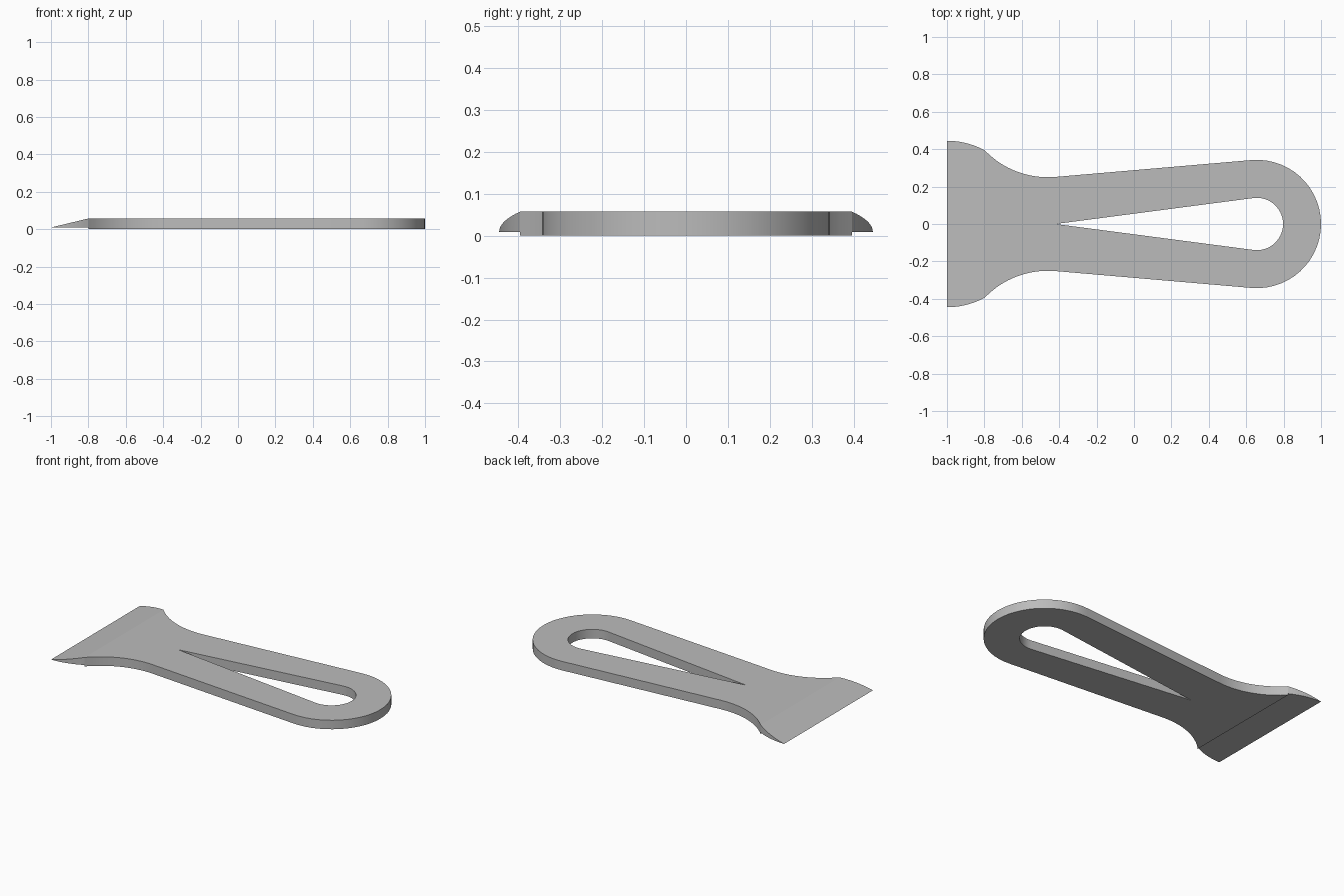
import bpy
import bmesh
from math import sin, cos, asin, sqrt, pi

default = bpy.data.objects.get("Cube")
if default:
    bpy.data.objects.remove(default, do_unlink=True)

THICK = 0.057        # handle thickness
BLADE_Z = 0.009      # underside of the blade
ROOT, TIP = -0.80, -1.0
RING_X, R_OUT, R_IN = 0.657, 0.343, 0.14
NECK_X, NECK_R, NECK_Y = -0.46, 0.47, 0.72

steel = bpy.data.materials.new("grey steel")
steel.use_nodes = True
steel.diffuse_color = (0.5, 0.5, 0.5, 1)
steel.node_tree.nodes["Principled BSDF"].inputs["Base Color"].default_value = (0.5, 0.5, 0.5, 1)


def finish(bm, name):
    """Turn a bmesh into a shaded object."""
    bmesh.ops.recalc_face_normals(bm, faces=bm.faces)
    mesh = bpy.data.meshes.new(name)
    bm.to_mesh(mesh)
    bm.free()
    mesh.materials.append(steel)
    obj = bpy.data.objects.new(name, mesh)
    bpy.context.collection.objects.link(obj)
    bpy.ops.object.select_all(action='DESELECT')
    obj.select_set(True)
    bpy.context.view_layer.objects.active = obj
    bpy.ops.object.shade_smooth_by_angle(angle=pi / 6)
    return obj


def round_end(radius, lean, steps):
    """Upper half of the rounded end, from the tangent point to the x axis."""
    start = pi / 2 + lean
    return [(RING_X + radius * cos(start * (1 - i / steps)),
             radius * sin(start * (1 - i / steps))) for i in range(steps + 1)]


def mirrored(half):
    """Close a half outline by reflecting it across the x axis."""
    return half + [(x, -y) for x, y in reversed(half) if abs(y) > 1e-6]


def add_loop(bm, points):
    verts = [bm.verts.new((x, y, 0)) for x, y in points]
    return [bm.edges.new((a, b)) for a, b in zip(verts, verts[1:] + verts[:1])]


# Handle: flared neck, straight sides and a rounded end, with a teardrop slot
neck = []
for i in range(13):
    x = ROOT + (-0.42 - ROOT) * i / 12
    neck.append((x, NECK_Y - sqrt(NECK_R ** 2 - (x - NECK_X) ** 2)))
outline = mirrored(neck + round_end(R_OUT, 0.086, 14))
slot_tip = -0.42
slot = mirrored([(slot_tip, 0)] + round_end(R_IN, asin(R_IN / (RING_X - slot_tip)), 14))

bm = bmesh.new()
edges = add_loop(bm, outline) + add_loop(bm, slot)
bmesh.ops.triangle_fill(bm, edges=edges, use_beauty=True)
extruded = bmesh.ops.extrude_face_region(bm, geom=bm.faces[:])
top = [g for g in extruded["geom"] if isinstance(g, bmesh.types.BMVert)]
bmesh.ops.translate(bm, verts=top, vec=(0, 0, THICK))
finish(bm, "handle")

# Blade: bevelled wedge with curved flanks, thinning to the cutting edge
bm = bmesh.new()
rows = []
STEPS = 10
for i in range(STEPS + 1):
    t = i / STEPS
    x = ROOT + (TIP - ROOT) * t
    y = 0.02 + sqrt(0.425 ** 2 - (x - TIP) ** 2)
    z = THICK + (BLADE_Z - THICK) * t
    section = [(-y, BLADE_Z), (y, BLADE_Z), (y, z), (-y, z)]
    rows.append([bm.verts.new((x, sy, sz)) for sy, sz in section])
for a, b in zip(rows, rows[1:]):
    for k in range(4):
        n = (k + 1) % 4
        bm.faces.new((a[k], a[n], b[n], b[k]))
bmesh.ops.remove_doubles(bm, verts=bm.verts, dist=0.00001)
finish(bm, "blade")
